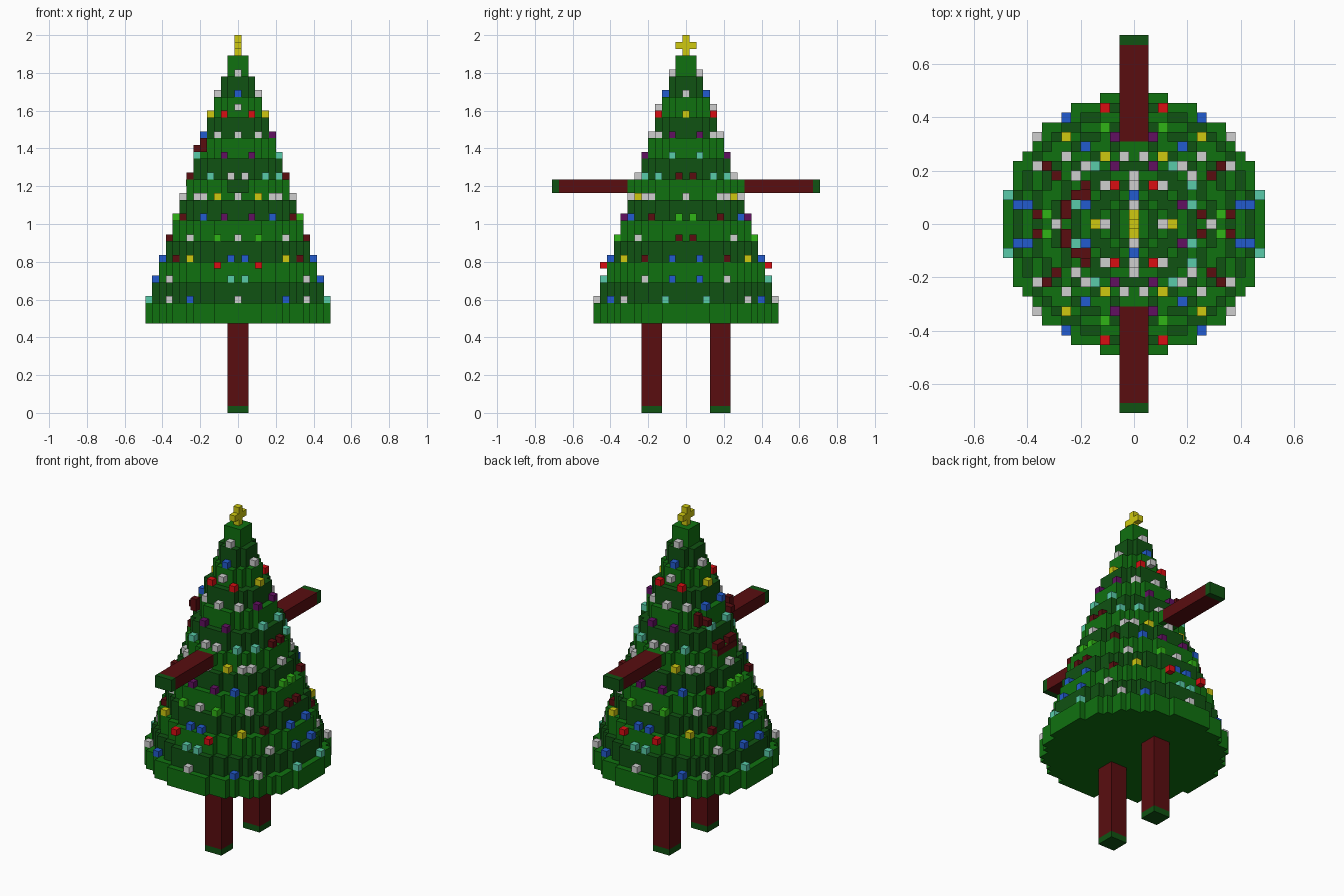
import bpy, bmesh, math
from mathutils import Matrix, Vector

if "Cube" in bpy.data.objects:
    bpy.data.objects.remove(bpy.data.objects["Cube"])

V = 2 / 55  # edge of one block

COLORS = {
    "leaf_green": (0.005, 0.165, 0.005), "dark_green": (0.005, 0.085, 0.006),
    "bark_red": (0.10, 0.004, 0.005), "white": (0.62, 0.62, 0.62),
    "teal": (0.10, 0.60, 0.40), "blue": (0.016, 0.105, 0.62),
    "purple": (0.12, 0.005, 0.12), "red": (0.70, 0.004, 0.006),
    "yellow": (0.62, 0.58, 0.005), "lime": (0.03, 0.46, 0.008),
}
MATS = {}
for name, rgb in COLORS.items():
    MATS[name] = bpy.data.materials.new(name)
    MATS[name].diffuse_color = (*rgb, 1)


def finish(bm, name, color):
    bmesh.ops.recalc_face_normals(bm, faces=bm.faces)
    bmesh.ops.scale(bm, vec=(V, V, V), verts=bm.verts)
    me = bpy.data.meshes.new(name)
    bm.to_mesh(me)
    bm.free()
    me.materials.append(MATS[color])
    ob = bpy.data.objects.new(name, me)
    bpy.context.collection.objects.link(ob)
    return ob


def boxes(name, color, items):
    """Each item is (centre, size), in blocks."""
    bm = bmesh.new()
    for c, s in items:
        bmesh.ops.create_cube(bm, size=1, matrix=Matrix.Translation(c) @ Matrix.Diagonal((*s, 1)))
    return finish(bm, name, color)


def tier(i):
    """Stepped disc, three blocks tall."""
    R = 13.5 - i
    n = int(R)
    right = []
    for y in range(-n, n + 1):
        w = int(math.sqrt(R * R - y * y)) + 0.5
        for p in ((w, y - 0.5), (w, y + 0.5)):
            if not right or right[-1] != p:
                right.append(p)
    outline = right + [(-x, y) for x, y in reversed(right)]
    bm = bmesh.new()
    z = 13 + 3 * i
    face = bm.faces.new([bm.verts.new((x, y, z)) for x, y in outline])
    ext = bmesh.ops.extrude_face_region(bm, geom=[face], use_keep_orig=True)
    top = [g for g in ext["geom"] if isinstance(g, bmesh.types.BMVert)]
    bmesh.ops.translate(bm, verts=top, vec=(0, 0, 3))
    finish(bm, f"tree_tier_{i + 1}", "dark_green" if i % 2 else "leaf_green")


# Foliage tiers
for i in range(13):
    tier(i)

# Legs, arms and their green ends
for side, s in (("front", -1), ("back", 1)):
    boxes(f"{side}_leg", "bark_red", [((0, 5 * s, 7), (3, 3, 12))])
    boxes(f"{side}_foot", "dark_green", [((0, 5 * s, 0.5), (3, 3, 1))])
    boxes(f"{side}_shoulder", "leaf_green", [((0, 8 * s, 33), (3, 1, 2))])
    boxes(f"{side}_arm", "bark_red", [((0, 13.5 * s, 33), (3, 10, 2))])
    boxes(f"{side}_hand", "dark_green", [((0, 19 * s, 33), (3, 1, 2))])

# Star on top
boxes("star", "yellow", [((0, 0, 53.5), (1, 1, 3)), ((0, 1, 53.5), (1, 1, 1)),
                         ((0, -1, 53.5), (1, 1, 1))])

# Baubles: (x, y), mirrored in both axes, each resting on the ledge under it
BAUBLES = {
    "white": [(10, 9), (0, 13), (10, 6), (7, 7), (0, 10), (6, 5), (5, 6), (0, 8), (8, 0),
              (1, 7), (3, 4), (0, 5), (3, 0), (0, 2)],
    "teal": [(13, 3), (1, 12), (4, 6), (6, 2)],
    "blue": [(7, 11), (12, 2), (11, 2), (1, 11), (5, 8), (0, 3)],
    "bark_red": [(9, 6), (8, 5), (10, 1), (7, 1)],
    "yellow": [(7, 9), (3, 7), (4, 0)],
    "lime": [(3, 10), (9, 1)],
    "purple": [(2, 9), (2, 6)],
    "red": [(2, 4)],
}
RAISED = {"red": [(3, 12, 21)], "white": [(0, 4, 44)]}  # hung above the ledge
for color, spots in BAUBLES.items():
    cells = [(x, y, 16 + 3 * int(13.5 - math.hypot(x, y))) for x, y in spots]
    cells += RAISED.get(color, [])
    full = sorted({(sx * x, sy * y, z) for x, y, z in cells for sx in (1, -1) for sy in (1, -1)})
    boxes(f"{color}_baubles", color, [((x, y, z + 0.5), (1, 1, 1)) for x, y, z in full])

# Single-sided baubles: eyes on the left, pair on the right
boxes("eyes", "blue", [((-5, y, 40.5), (1, 1, 1)) for y in (-2, 2)])
boxes("right_purple_baubles", "purple", [((5, y, 40.5), (1, 1, 1)) for y in (-2, 2)])
boxes("right_teal_baubles", "teal", [((6, y, 34.5), (1, 1, 1)) for y in (-4, 4)])

# Face on the left side: cheeks beside the eyes, and a smile
boxes("cheeks", "bark_red", [((-5, 4 * s, 39), (1, 1, 2)) for s in (-1, 1)]
      + [((-6, 3 * s, 38.5), (1, 1, 1)) for s in (-1, 1)]
      + [((-5, 3 * s, 38.5), (1, 1, 1)) for s in (-1, 1)])
boxes("smile", "bark_red", [((-7.1, 0, 33.5), (1, 5, 1))]
      + [((-7, 2 * s, 34.5), (1, 1, 1)) for s in (-1, 1)])

for m in bpy.data.materials:
    if m.users and not m.is_grease_pencil:
        m.use_nodes = True
        m.node_tree.nodes["Principled BSDF"].inputs["Base Color"].default_value = m.diffuse_color
